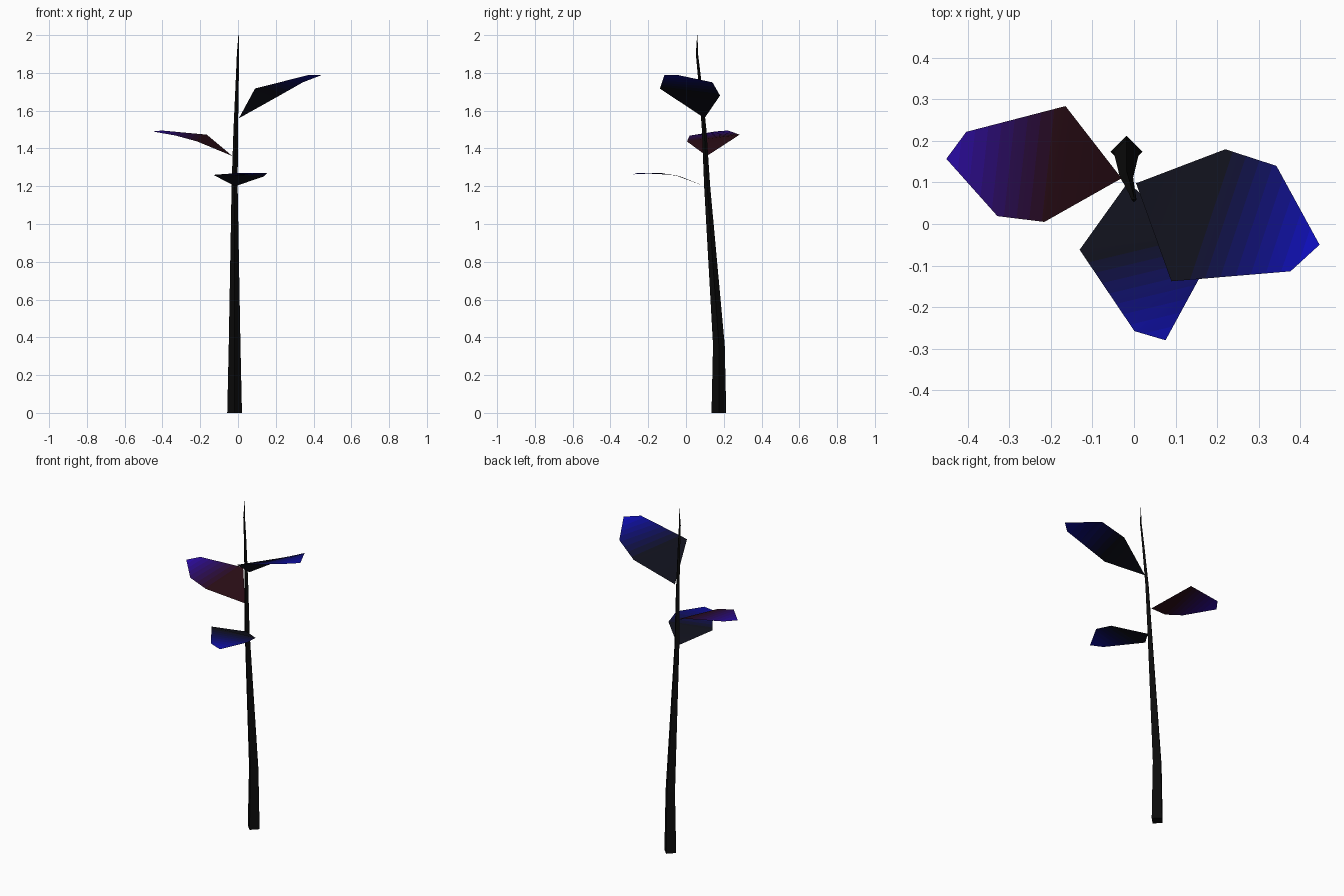
import bpy, bmesh, math
from mathutils import Vector

if "Cube" in bpy.data.objects:
    bpy.data.objects.remove(bpy.data.objects["Cube"])


def material(name, srgb):
    m = bpy.data.materials.new(name)
    m.diffuse_color = [((c / 255 + 0.055) / 1.055) ** 2.4 if c > 10 else c / 255 / 12.92
                       for c in srgb] + [1]
    m.use_nodes = True
    m.node_tree.nodes["Principled BSDF"].inputs["Base Color"].default_value = m.diffuse_color
    return m


def new_object(name, bm, mats):
    me = bpy.data.meshes.new(name)
    bm.to_mesh(me)
    bm.free()
    for m in mats:
        me.materials.append(m)
    ob = bpy.data.objects.new(name, me)
    bpy.context.collection.objects.link(ob)
    return ob


# Stem: four-sided tapering tube along a gently leaning path (x, y, z, radius)
path = [(-.018, .174, 0, .039), (-.018, .174, .36, .031), (-.018, .112, 1.2, .016),
        (-.012, .096, 1.5, .012), (-.004, .073, 1.76, .008),
        (0, .058, 1.9, .006), (.003, .06, 2, .001)]
bm = bmesh.new()
rings = [[bm.verts.new((x + r * math.cos(k * math.pi / 2),
                        y + r * math.sin(k * math.pi / 2), z)) for k in range(4)]
         for x, y, z, r in path]
for a, b in zip(rings, rings[1:]):
    for k in range(4):
        j = (k + 1) % 4
        bm.faces.new((a[k], a[j], b[j], b[k]))
bm.faces.new(rings[0][::-1])
bm.faces.new(rings[-1])
new_object("stem", bm, [material("stem_black", (11, 11, 11))])


# Leaf: thin sheet of three panels, cut into bands that fade from base to tip colour
def leaf(name, pts, dark, bright, bands=9, start=.35):
    bm = bmesh.new()
    base, a, b, tip, d, e = [bm.verts.new(p) for p in pts]
    for f in ((base, a, e), (a, b, d, e), (b, tip, d)):
        bm.faces.new(f)
    o = Vector(pts[0])
    axis = Vector(pts[3]) - o
    axis.z = 0
    length = axis.length
    axis.normalize()
    step = (1 - start) / bands
    for i in range(1, bands):
        bmesh.ops.bisect_plane(bm, geom=bm.verts[:] + bm.edges[:] + bm.faces[:], dist=1e-5,
                               plane_co=o + axis * length * (start + i * step), plane_no=axis)
    for f in bm.faces:
        t = (f.calc_center_median() - o).dot(axis) / length
        f.material_index = max(0, min(bands - 1, int((t - start) / step)))
        f.smooth = True
    bm.normal_update()
    if sum(f.normal.z for f in bm.faces) < 0:
        bmesh.ops.reverse_faces(bm, faces=bm.faces[:])
    mats = [material(f"{name}_{i}", [p + (q - p) * i / (bands - 1) for p, q in zip(dark, bright)])
            for i in range(bands)]
    new_object(name, bm, mats)


leaf("upper_right_leaf",
     [(.005, .098, 1.56), (.09, -.138, 1.717), (.377, -.114, 1.79),
      (.447, -.05, 1.79), (.343, .14, 1.75), (.22, .18, 1.68)],
     (16, 17, 28), (14, 14, 190))
leaf("middle_left_leaf",
     [(-.03, .11, 1.36), (-.165, .284, 1.473), (-.404, .222, 1.495),
      (-.452, .157, 1.49), (-.329, .019, 1.468), (-.216, .005, 1.437)],
     (42, 13, 22), (45, 12, 175))
leaf("lower_front_leaf",
     [(-.015, .10, 1.2), (-.131, -.062, 1.26), (.001, -.258, 1.27),
      (.076, -.28, 1.263), (.156, -.133, 1.27), (.137, -.03, 1.252)],
     (16, 17, 28), (14, 14, 175))
